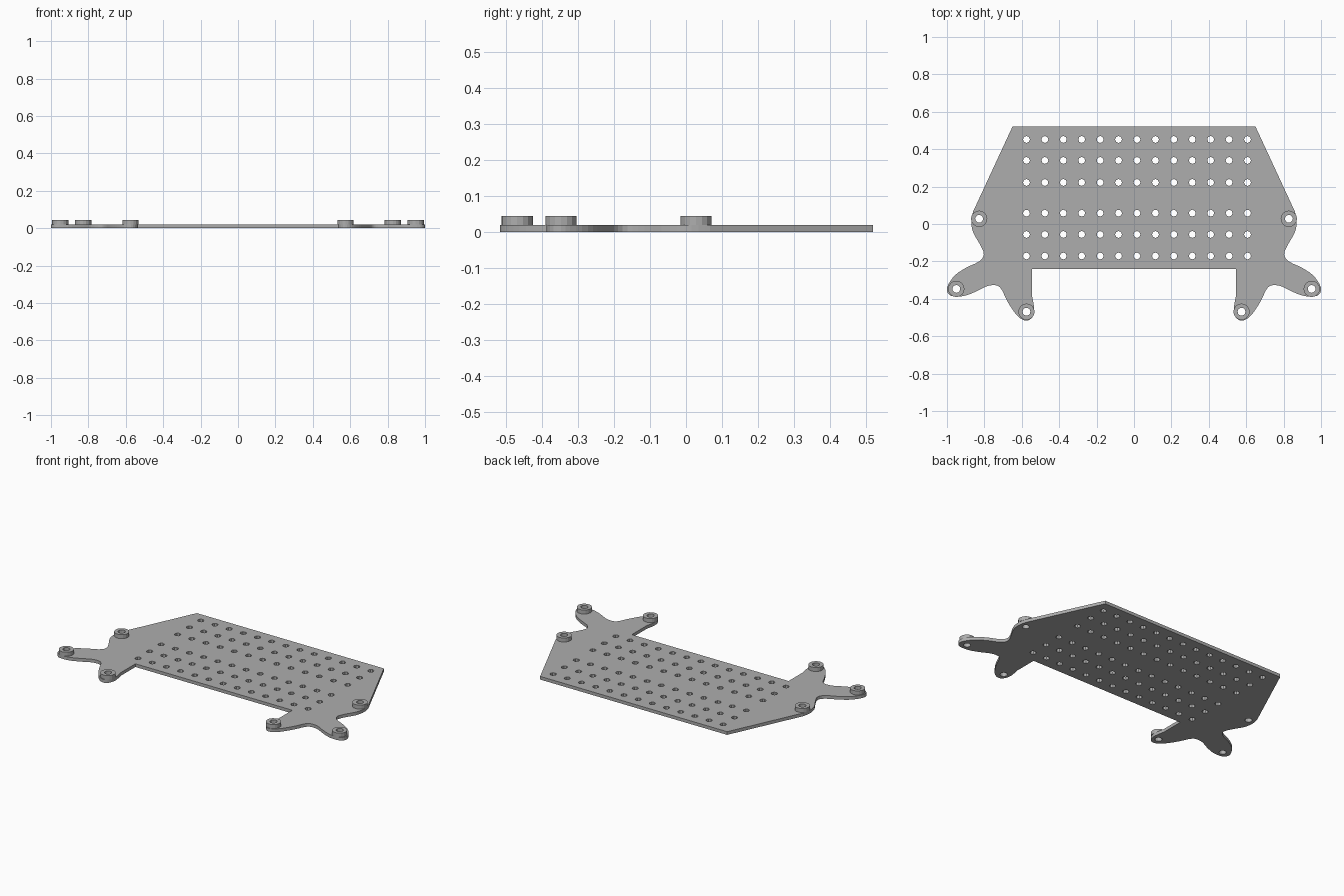
import bpy, bmesh, math
from mathutils import Vector

if "Cube" in bpy.data.objects:
    bpy.data.objects.remove(bpy.data.objects["Cube"])

PLATE_T = 0.02      # plate thickness
BOSS_TOP = 0.045    # top of the raised mounting rings

grey = bpy.data.materials.new("light grey")
grey.diffuse_color = (0.42, 0.42, 0.42, 1)
grey.use_nodes = True
grey.node_tree.nodes["Principled BSDF"].inputs["Base Color"].default_value = grey.diffuse_color


def circle(cx, cy, r, n):
    return [(cx + r * math.cos(2 * math.pi * i / n),
             cy + r * math.sin(2 * math.pi * i / n)) for i in range(n)]


def smooth(pts, steps=3):
    """Catmull-Rom curve through the points."""
    p = [Vector(q) for q in pts]
    p = [p[0]] + p + [p[-1]]
    out = []
    for i in range(1, len(p) - 2):
        a, b, c, d = p[i - 1:i + 3]
        for s in range(steps):
            t = s / steps
            out.append(tuple(0.5 * (2 * b + (c - a) * t + (2 * a - 5 * b + 4 * c - d) * t * t
                                    + (3 * b - a - 3 * c + d) * t ** 3)))
    return out + [tuple(pts[-1])]


def extruded(name, loops, z0, z1):
    """Flat shape (first loop outside, the rest holes) extruded from z0 to z1."""
    cu = bpy.data.curves.new(name + "_profile", 'CURVE')
    cu.dimensions = '2D'
    cu.fill_mode = 'BOTH'
    cu.extrude = (z1 - z0) / 2
    for loop in loops:
        sp = cu.splines.new('POLY')
        sp.points.add(len(loop) - 1)
        for pt, (x, y) in zip(sp.points, loop):
            pt.co = (x, y, 0, 1)
        sp.use_cyclic_u = True
    tmp = bpy.data.objects.new(name + "_profile", cu)
    bpy.context.collection.objects.link(tmp)
    dg = bpy.context.evaluated_depsgraph_get()
    me = bpy.data.meshes.new_from_object(tmp.evaluated_get(dg))
    bpy.data.objects.remove(tmp)
    bm = bmesh.new()
    bm.from_mesh(me)
    bmesh.ops.remove_doubles(bm, verts=bm.verts, dist=1e-5)
    bmesh.ops.recalc_face_normals(bm, faces=bm.faces)
    bmesh.ops.translate(bm, verts=bm.verts, vec=(0, 0, (z0 + z1) / 2))
    for f in bm.faces:
        f.smooth = False
        f.material_index = 0
    bm.to_mesh(me)
    bm.free()
    me.name = name
    me.materials.clear()
    me.materials.append(grey)
    ob = bpy.data.objects.new(name, me)
    bpy.context.collection.objects.link(ob)
    return ob


# Right half of the plate outline: shoulder, outer arm, inner arm, notch
curve = smooth([(0.86, 0.067), (0.87, 0.015), (0.86, -0.045), (0.82, -0.115), (0.803, -0.163),
                (0.828, -0.2), (0.896, -0.233), (0.955, -0.272), (0.992, -0.322), (1.0, -0.358),
                (0.975, -0.385), (0.91, -0.385), (0.842, -0.36), (0.785, -0.332), (0.735, -0.328),
                (0.708, -0.35), (0.682, -0.404), (0.646, -0.463), (0.61, -0.503), (0.572, -0.517),
                (0.544, -0.497), (0.534, -0.45), (0.545, -0.385)])
right = [(0.65, 0.52)] + curve + [(0.545, -0.24)]
outline = right + [(-x, y) for x, y in reversed(right)]

# Grid of small holes and the mounting holes
rows = [0.452, 0.34, 0.222, 0.058, -0.056, -0.171]
holes = [circle(-0.575 + 0.0985 * i, y, 0.0185, 8) for y in rows for i in range(13)]
mounts = [(s * x, y) for s in (1, -1)
          for x, y in ((0.828, 0.028), (0.95, -0.347), (0.575, -0.469))]
bores = [circle(x, y, 0.021, 12) for x, y in mounts]
extruded("base_plate", [outline] + holes + bores, 0, PLATE_T)

# Raised ring around each mounting hole
for i, ((x, y), bore) in enumerate(zip(mounts, bores)):
    extruded(f"mounting_ring_{i + 1}", [circle(x, y, 0.0435, 16), bore], PLATE_T, BOSS_TOP)
